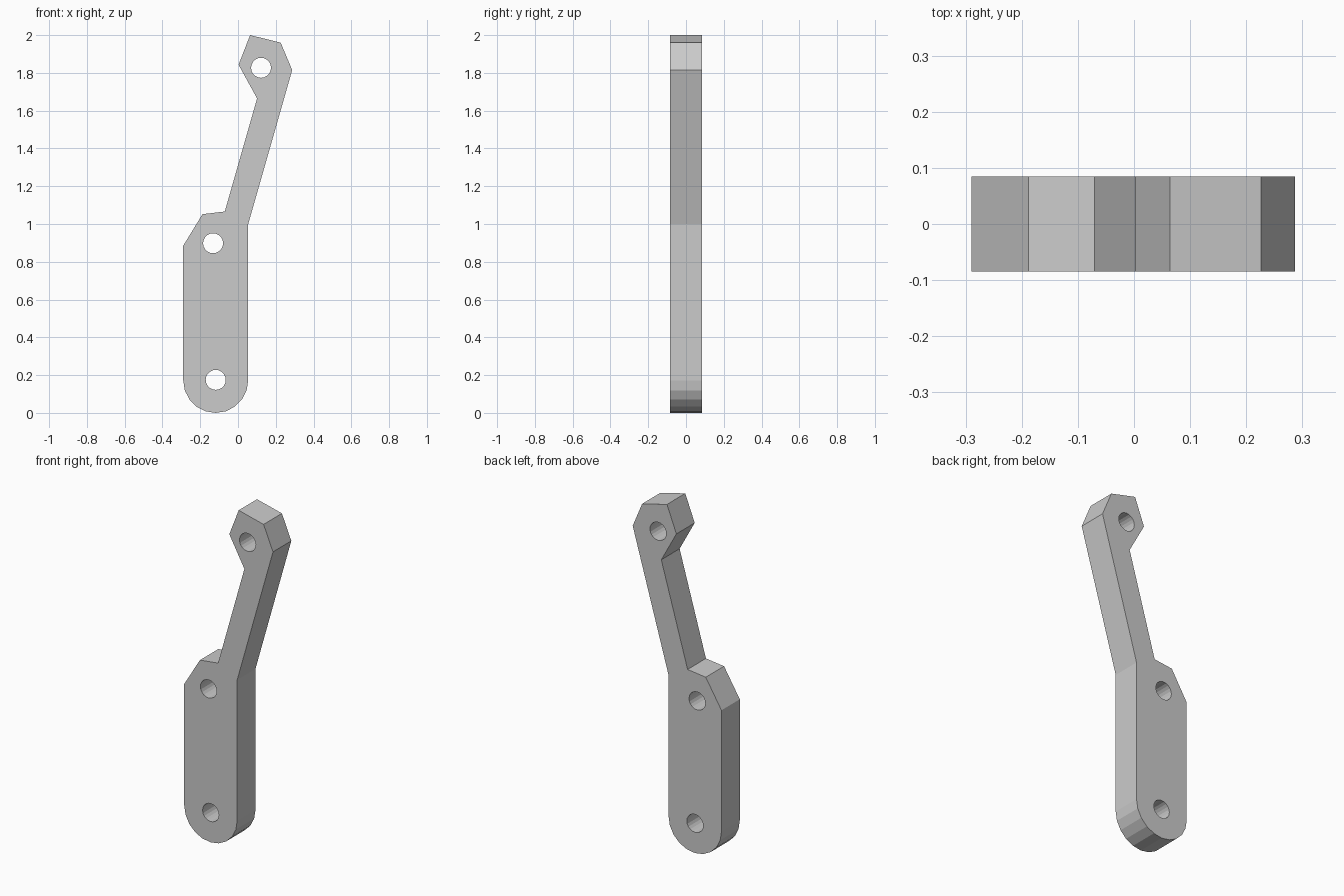
import bpy
from math import pi, cos, sin

if "Cube" in bpy.data.objects:
    bpy.data.objects.remove(bpy.data.objects["Cube"])

HALF_THICK = 0.085


def arc(cx, cz, r, start, end, steps):
    return [(cx + r * cos(start + (end - start) * i / steps),
             cz + r * sin(start + (end - start) * i / steps)) for i in range(steps + 1)]


def add_loop(curve, pts):
    s = curve.splines.new('POLY')
    s.points.add(len(pts) - 1)
    for p, (x, z) in zip(s.points, pts):
        p.co = (x, z, 0, 1)
    s.use_cyclic_u = True
    s.use_smooth = False


curve = bpy.data.curves.new("lever_plate", 'CURVE')
curve.dimensions = '2D'
curve.fill_mode = 'BOTH'
curve.extrude = HALF_THICK

# Outline: rounded foot, straight right edge, slanted arm with angular head, shoulder
outline = arc(-0.118, 0.172, 0.172, pi, 2 * pi, 10) + [
    (0.054, 1.0), (0.287, 1.815), (0.226, 1.96), (0.064, 2.0), (0.003, 1.843),
    (0.101, 1.665), (-0.07, 1.066), (-0.188, 1.052), (-0.29, 0.885)]
add_loop(curve, outline)

# Three pin holes
for cx, cz in [(-0.118, 0.175), (-0.132, 0.898), (0.122, 1.827)]:
    add_loop(curve, arc(cx, cz, 0.053, 0, 2 * pi, 20)[:-1])

plate = bpy.data.objects.new("lever_plate", curve)
bpy.context.collection.objects.link(plate)
plate.rotation_euler = (pi / 2, 0, 0)

# Turn the extruded profile into a solid mesh
bpy.context.view_layer.objects.active = plate
plate.select_set(True)
bpy.ops.object.convert(target='MESH')
bpy.ops.object.transform_apply(location=False, rotation=True, scale=False)
bpy.ops.object.mode_set(mode='EDIT')
bpy.ops.mesh.select_all(action='SELECT')
bpy.ops.mesh.remove_doubles(threshold=0.0005)
bpy.ops.mesh.normals_make_consistent(inside=False)
bpy.ops.object.mode_set(mode='OBJECT')
bpy.ops.object.shade_flat()
